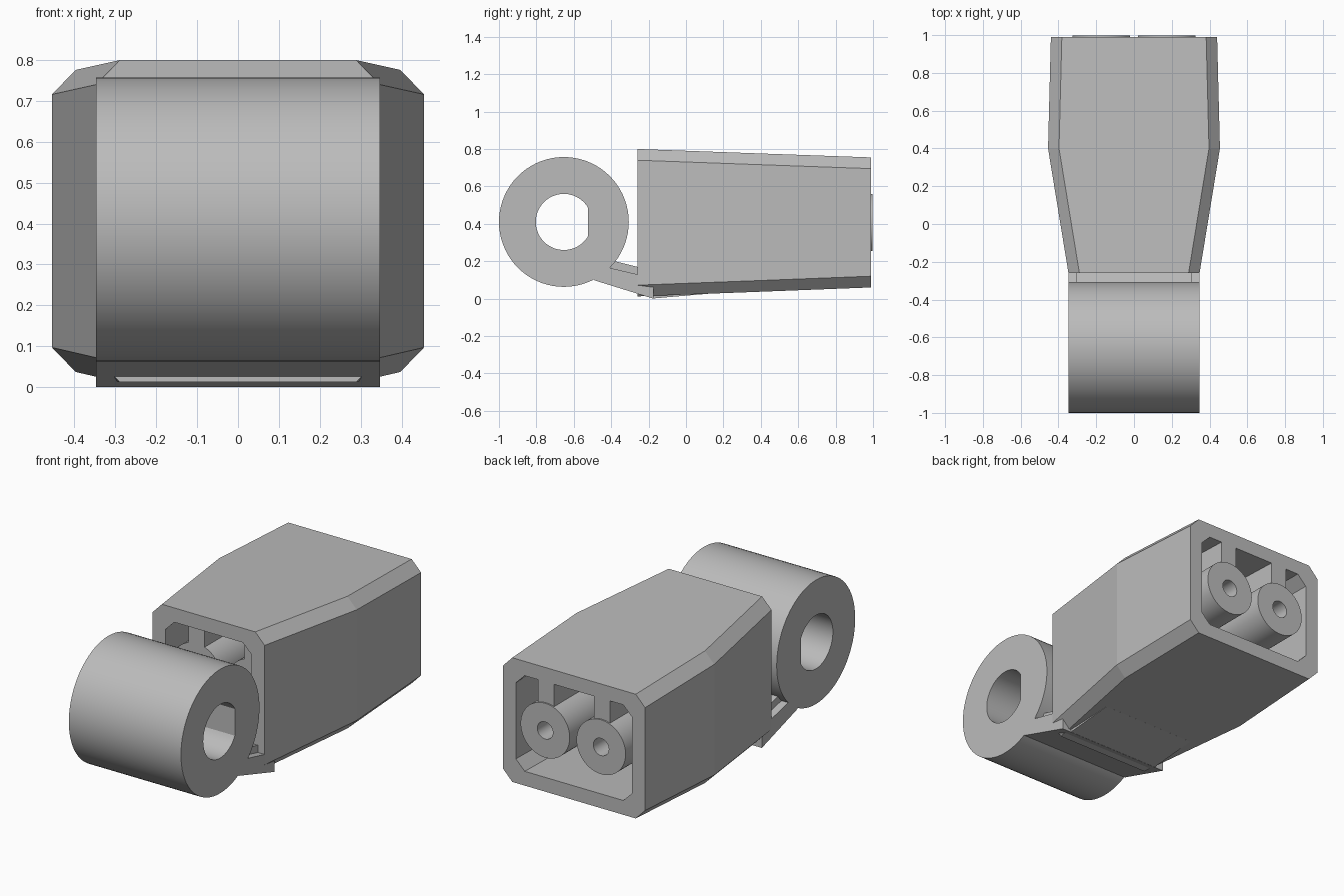
import bpy, bmesh, math

if "Cube" in bpy.data.objects:
    bpy.data.objects.remove(bpy.data.objects["Cube"])

grey = bpy.data.materials.new("plain grey")
grey.diffuse_color = (0.5, 0.5, 0.5, 1)
grey.use_nodes = True
grey.node_tree.nodes["Principled BSDF"].inputs["Base Color"].default_value = grey.diffuse_color


def finish(name, bm, smooth=False):
    bmesh.ops.recalc_face_normals(bm, faces=bm.faces[:])
    me = bpy.data.meshes.new(name)
    bm.to_mesh(me)
    bm.free()
    me.materials.append(grey)
    ob = bpy.data.objects.new(name, me)
    bpy.context.collection.objects.link(ob)
    if smooth:
        bpy.ops.object.select_all(action='DESELECT')
        ob.select_set(True)
        bpy.context.view_layer.objects.active = ob
        bpy.ops.object.shade_smooth_by_angle(angle=math.radians(20))
    return ob


def hollow(name, outers, inners, smooth=False):
    """Tube skin: outer loops, inner loops, closed at both ends."""
    bm = bmesh.new()
    loops = [[bm.verts.new(p) for p in l] for l in outers + inners[::-1]]
    n = len(loops[0])
    for a, b in zip(loops, loops[1:] + loops[:1]):
        for i in range(n):
            j = (i + 1) % n
            bm.faces.new((a[i], a[j], b[j], b[i]))
    return finish(name, bm, smooth)


def prism(name, profile, x0, x1):
    """Extrude a (y, z) profile along x."""
    bm = bmesh.new()
    f = bm.faces.new([bm.verts.new((x0, y, z)) for y, z in profile])
    ext = bmesh.ops.extrude_face_region(bm, geom=[f])["geom"]
    bmesh.ops.translate(bm, vec=(x1 - x0, 0, 0),
                        verts=[v for v in ext if isinstance(v, bmesh.types.BMVert)])
    return finish(name, bm)


def octagon(y, w, zb, zt, cx, cz):
    pts = [(w, zb + cz), (w, zt - cz), (w - cx, zt), (cx - w, zt),
           (-w, zt - cz), (-w, zb + cz), (cx - w, zb), (w - cx, zb)]
    return [(x, y, z) for x, z in pts]


# Hollow chamfered housing
sections = [(-0.26, 0.347, 0.012, 0.80), (0.40, 0.455, 0.037, 0.776), (0.99, 0.44, 0.06, 0.755)]
t = 0.08
hollow("housing",
       [octagon(y, w, b, h, 0.058, 0.06) for y, w, b, h in sections],
       [octagon(y, w - t, b + t, h - t, 0.055, 0.055) for y, w, b, h in sections])

# Front roller ring with a D-shaped bore
ANG = [math.radians(5 * i) for i in range(72)]
RY, RZ, RW = -0.653, 0.41, 0.347


def ring_loop(x, r, limit=9):
    return [(x, RY + min(r * math.cos(a), limit), RZ + r * math.sin(a)) for a in ANG]


flat = 0.15 * math.cos(math.radians(30))
hollow("front_ring", [ring_loop(-RW, 0.347), ring_loop(RW, 0.347)],
       [ring_loop(-RW, 0.15, flat), ring_loop(RW, 0.15, flat)], True)

# Strap joining the ring to the housing, its raised centre and the pad below
prism("strap", [(-0.5, 0.14), (-0.49, 0.098), (-0.175, 0.0), (-0.175, 0.07),
                (-0.26, 0.13), (-0.41, 0.165)], -RW, RW)
prism("strap_centre", [(-0.45, 0.14), (-0.38, 0.2), (-0.26, 0.17), (0.02, 0.095),
                       (-0.2, 0.06)], -0.305, 0.305)
prism("bottom_pad", [(-0.175, 0.001), (0.12, 0.0262), (0.12, 0.05), (-0.175, 0.05)], -0.29, 0.29)

# Two inner tubes, each hung from a rib
for side, s in (("left", -1), ("right", 1)):
    cx = 0.173 * s

    def tube_loop(y, r):
        return [(cx + r * math.cos(a), y, 0.407 + r * math.sin(a)) for a in ANG]

    hollow(side + "_tube", [tube_loop(-0.12, 0.152), tube_loop(0.998, 0.152)],
           [tube_loop(-0.12, 0.048), tube_loop(0.998, 0.048)], True)
    prism(side + "_rib", [(-0.12, 0.53), (0.99, 0.53), (0.99, 0.70), (-0.12, 0.74)],
          cx - 0.05, cx + 0.05)
